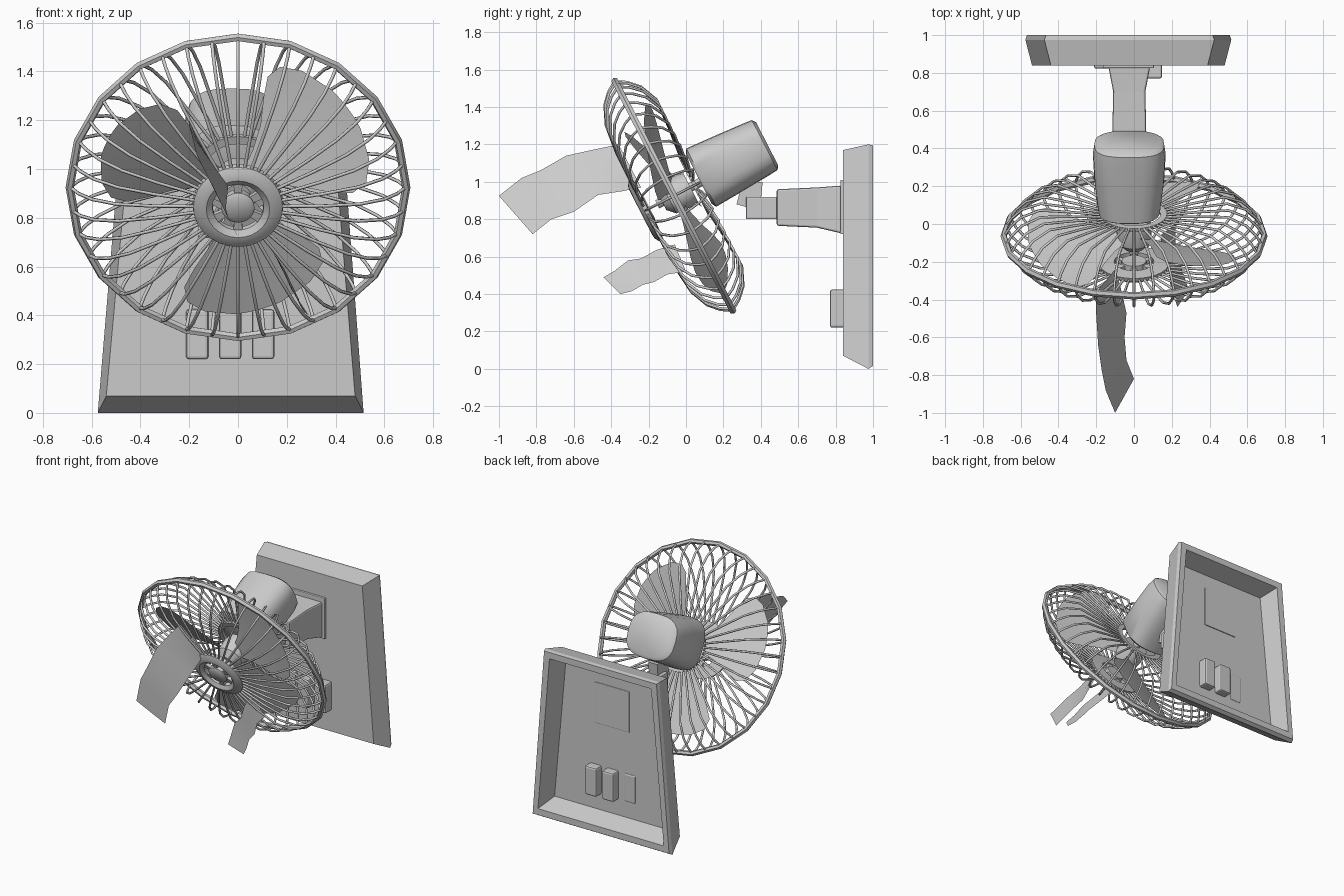
import bpy, bmesh
from math import sin, cos, pi, radians
from mathutils import Matrix, Vector

if "Cube" in bpy.data.objects:
    bpy.data.objects.remove(bpy.data.objects["Cube"])

# Tilted fan frame: local x right, y up the disc, z forward along the axle
FAN = Matrix(((1, 0, 0, 0), (0, -.457, -.891, -.065), (0, .891, -.457, .925), (0, 0, 0, 1)))
WORLD = Matrix.Identity(4)


def finish(name, bm, mat=WORLD, smooth=None, bevel=0, recalc=True):
    if recalc:
        bmesh.ops.recalc_face_normals(bm, faces=bm.faces[:])
    me = bpy.data.meshes.new(name)
    bm.to_mesh(me)
    bm.free()
    ob = bpy.data.objects.new(name, me)
    bpy.context.collection.objects.link(ob)
    ob.matrix_world = mat
    if bevel:
        m = ob.modifiers.new("bevel", 'BEVEL')
        m.width, m.segments = bevel, 2
    if smooth:
        bpy.ops.object.select_all(action='DESELECT')
        ob.select_set(True)
        bpy.context.view_layer.objects.active = ob
        bpy.ops.object.shade_smooth_by_angle(angle=radians(smooth))
    return ob


def add_loft(bm, rings, closed=True, caps=True, loop=False):
    vs = [[bm.verts.new(p) for p in r] for r in rings]
    pairs = list(zip(vs, vs[1:])) + ([(vs[-1], vs[0])] if loop else [])
    n = len(vs[0])
    for a, b in pairs:
        for i in range(n if closed else n - 1):
            j = (i + 1) % n
            bm.faces.new((a[i], a[j], b[j], b[i]))
    if caps and closed and not loop:
        bm.faces.new(vs[0])
        bm.faces.new(vs[-1])


def loft(name, rings, mat=WORLD, closed=True, caps=True, loop=False, **kw):
    bm = bmesh.new()
    add_loft(bm, rings, closed, caps, loop)
    return finish(name, bm, mat, **kw)


def rect(y, x0, x1, z0, z1):
    return [(x0, y, z0), (x1, y, z0), (x1, y, z1), (x0, y, z1)]


def box(name, x0, x1, y0, y1, z0, z1, bevel=0):
    return loft(name, [rect(y0, x0, x1, z0, z1), rect(y1, x0, x1, z0, z1)], bevel=bevel)


def lathe(name, profile, n, loop=False, smooth=40):
    rings = [[(r * cos(2 * pi * i / n), r * sin(2 * pi * i / n), d) for i in range(n)]
             for r, d in profile]
    return loft(name, rings, FAN, loop=loop, smooth=smooth)


# Hollow wall plate, narrower at the top
def plate_ring(y, side, bottom, top):
    return [(-.575 + side, y, bottom), (.515 - side, y, bottom),
            (.425 - side, y, 1.2 - top), (-.475 + side, y, 1.2 - top)]


loft("wall_plate", [plate_ring(.87, .09, .11, .09), plate_ring(1, .05, .06, .05),
                    plate_ring(1, .008, .015, .005), plate_ring(.975, 0, 0, 0),
                    plate_ring(.84, .035, .07, .03)])

# Push buttons, one of them pressed in
for i, (y0, y1) in enumerate([(.822, .875), (.77, .93), (.77, .93)]):
    x = -.167 + .135 * i
    box(f"button_{i + 1}", x - .046, x + .046, y0, y1, .22, .425, bevel=.012)

# Wall arm: mount, tapering stem, knuckle
box("arm_mount", -.165, .105, .825, .876, .72, 1.01, bevel=.005)
loft("arm_stem", [rect(.83, -.135, .085, .725, .98), rect(.7, -.11, .06, .755, .97),
                  rect(.485, -.115, .065, .765, .96)], bevel=.01)
box("arm_knuckle", -.085, .035, .32, .5, .80, .92, bevel=.008)
loft("arm_pivot", [[(x, .27, .88), (x, .34, .86), (x, .40, .90), (x, .41, 1.0), (x, .30, 1.0)]
                   for x in (-.06, .01)])


# Motor housing: rounded-square loft along the axle
def squircle(d, w, h, cy, n=24):
    pts = []
    for i in range(n):
        c, s = cos(2 * pi * i / n), sin(2 * pi * i / n)
        pts.append((-.025 + w * abs(c) ** .7 * (1 if c > 0 else -1),
                    cy + h * abs(s) ** .7 * (1 if s > 0 else -1), d))
    return pts


loft("motor_housing", [squircle(-.16, .15, .15, .02), squircle(-.175, .165, .175, .02),
                       squircle(-.35, .185, .165, .02), squircle(-.5, .193, .155, .02),
                       squircle(-.555, .185, .15, .02), squircle(-.57, .165, .13, .02)],
     FAN, smooth=40)
lathe("axle", [(.025, -.2), (.025, .1)], 10)
lathe("blade_hub", [(.085, -.1), (.095, -.06), (.09, .03), (.05, .07)], 20)

# Three broad twisted blades
OUTLINE = [(.07, -34, 34), (.16, -30, 30), (.27, -33, 32), (.38, -36, 36),
           (.47, -36, 37), (.53, -31, 33), (.56, -22, 24), (.575, -9, 10)]
for k, mid in enumerate((158, 38, 278)):
    rings = []
    for r, a0, a1 in OUTLINE:
        row = []
        for j in range(9):
            a = a0 + (a1 - a0) * j / 8
            t = radians(mid + a)
            row.append((r * cos(t), r * sin(t), -.01 - .42 * r * radians(a) * (1 - .5 * r)))
        rings.append(row)
    loft(f"blade_{k + 1}", rings, FAN, closed=False, smooth=60)

# Guard rim, hub rings
lathe("guard_rim", [(.69 + .017 * cos(t), .02 * sin(t))
                    for t in [2 * pi * i / 6 for i in range(6)]], 20, loop=True, smooth=30)
lathe("front_ring", [(.105, .15), (.105, .18), (.13, .198), (.155, .195), (.183, .178),
                     (.187, .155)], 28, loop=True)
lathe("back_ring", [(.14, -.135), (.14, -.115), (.175, -.115), (.175, -.135)], 28, loop=True)
lathe("front_cap", [(.065, .145), (.068, .185), (.05, .197)], 20)
bm = bmesh.new()
for k in range(6):
    add_m = Matrix.Rotation(2 * pi * (k + .5) / 6, 4, 'Z')
    add_loft(bm, [[add_m @ Vector((r, y, z)) for y, z in
                   ((-h, .155), (h, .155), (h, .178), (-h, .178))]
                  for r, h in ((.055, .014), (.115, .02))])
finish("front_ring_spokes", bm, FAN)


# Wire guards: one bent rib repeated around the axle
def guard(name, profile, n=40, t=.0075):
    bm = bmesh.new()
    pts = [Vector((r, 0, d)) for r, d in profile]
    for k in range(n):
        m = Matrix.Rotation(2 * pi * k / n, 4, 'Z')
        rings = []
        for i, p in enumerate(pts):
            d = (pts[min(i + 1, len(pts) - 1)] - pts[max(i - 1, 0)]).normalized()
            nrm = Vector((-d.z, 0, d.x))
            rings.append([m @ (p + t * (cos(a) * nrm + sin(a) * Vector((0, 1, 0))))
                          for a in [2 * pi * q / 5 for q in range(5)]])
        add_loft(bm, rings)
    return finish(name, bm, FAN, smooth=80)


guard("front_guard", [(.17, .17), (.35, .167), (.5, .15), (.6, .107), (.655, .055), (.685, .005)])
guard("back_guard", [(.15, -.125), (.33, -.143), (.5, -.153), (.6, -.11), (.655, -.055),
                     (.685, -.005)])


# Streamers blowing forward from the front guard
def streamer(name, top, bottom):
    rings = [[Vector(a).lerp(Vector(b), s / 4) for s in range(5)] for a, b in zip(top, bottom)]
    loft(name, rings, closed=False, smooth=60)


streamer("long_streamer",
         [(-.2, -.36, 1.2), (-.2, -.48, 1.175), (-.19, -.64, 1.14), (-.17, -.78, 1.06),
          (-.15, -.88, 1.02), (-.1, -1, .925)],
         [(-.1, -.24, .97), (-.07, -.34, .95), (-.04, -.47, .93), (-.05, -.6, .84),
          (-.04, -.72, .80), (0, -.82, .72)])
streamer("short_streamer",
         [(.14, -.06, .665), (.16, -.16, .635), (.19, -.24, .59), (.19, -.31, .58),
          (.21, -.38, .525), (.23, -.44, .49)],
         [(.22, 0, .52), (.22, -.1, .505), (.25, -.17, .465), (.25, -.23, .45),
          (.27, -.29, .415), (.29, -.35, .40)])
